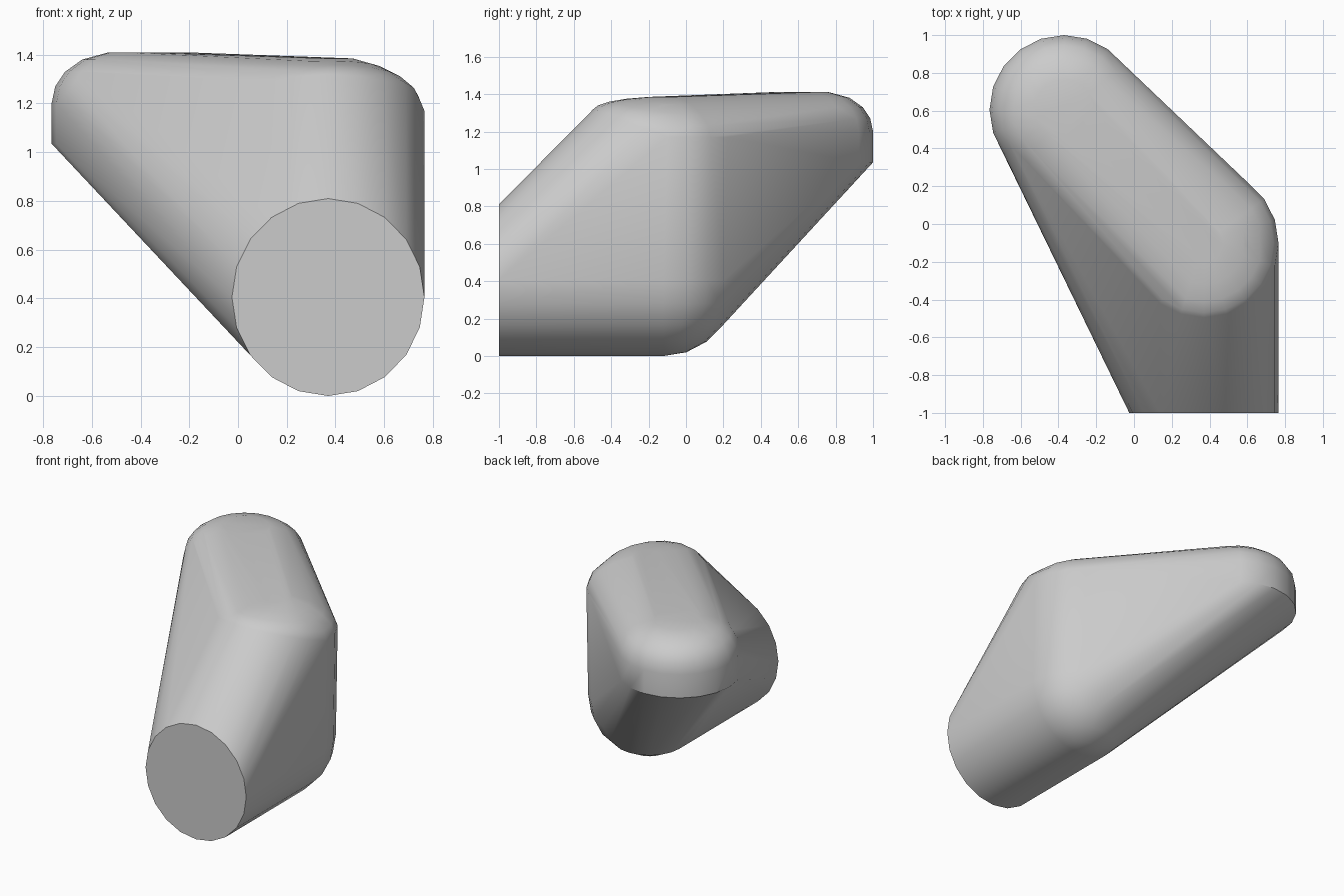
import bpy, bmesh, math
from mathutils import Vector

cube = bpy.data.objects.get("Cube")
if cube:
    bpy.data.objects.remove(cube, do_unlink=True)

SIDES = 20
R = 0.395
ELBOW = (0.37, -0.1)   # centre of the front bend, seen from above
REAR = (-0.37, 0.605)  # centre of the raised rear end

grey = bpy.data.materials.new("plain_grey")
grey.use_nodes = True
colour = (0.6, 0.6, 0.6, 1)
grey.diffuse_color = colour
grey.node_tree.nodes["Principled BSDF"].inputs["Base Color"].default_value = colour


def circle():
    for i in range(SIDES):
        a = 2 * math.pi * i / SIDES
        yield math.cos(a), math.sin(a)


points = []

# Flat round front face
points += [(ELBOW[0] + R * c, -1, 0.405 + 0.405 * s) for c, s in circle()]

# Rounded lower bend
for k in range(-4, 5):
    t = math.pi * k / 10
    r = R * math.cos(t)
    points += [(ELBOW[0] + r * c, -0.12 + r * s, 0.405 + 0.405 * math.sin(t))
               for c, s in circle()]
points.append((ELBOW[0], -0.12, 0))

# Upper bend: a shallow dome that lifts towards the front
for r, z, lift in ((R, 1.17, 0.15), (0.37, 1.23, 0.11), (0.31, 1.29, 0.07),
                   (0.22, 1.345, 0.03), (0.1, 1.385, 0)):
    points += [(ELBOW[0] + r * c, ELBOW[1] + r * s, z + lift * max(0, -s))
               for c, s in circle()]

# Rear end: crisp lower rim, upright wall, rounded top
for r, z in ((R, 1.035), (R, 1.2), (0.38, 1.27), (0.34, 1.33),
             (0.27, 1.38), (0.16, 1.41)):
    points += [(REAR[0] + r * c, REAR[1] + r * s, z) for c, s in circle()]

# Skin all the sections into one convex body
bm = bmesh.new()
for p in points:
    bm.verts.new(Vector(p))
hull = bmesh.ops.convex_hull(bm, input=bm.verts)
inside = {g for g in hull["geom_interior"] + hull["geom_unused"]
          if isinstance(g, bmesh.types.BMVert)}
bmesh.ops.delete(bm, geom=list(inside), context="VERTS")
bmesh.ops.dissolve_limit(bm, angle_limit=math.radians(1),
                         verts=bm.verts, edges=bm.edges)
bmesh.ops.recalc_face_normals(bm, faces=bm.faces)
mesh = bpy.data.meshes.new("bent_body")
bm.to_mesh(mesh)
bm.free()
mesh.materials.append(grey)

body = bpy.data.objects.new("bent_body", mesh)
bpy.context.collection.objects.link(body)
bpy.ops.object.select_all(action="DESELECT")
body.select_set(True)
bpy.context.view_layer.objects.active = body
bpy.ops.object.shade_smooth_by_angle(angle=math.radians(35))
